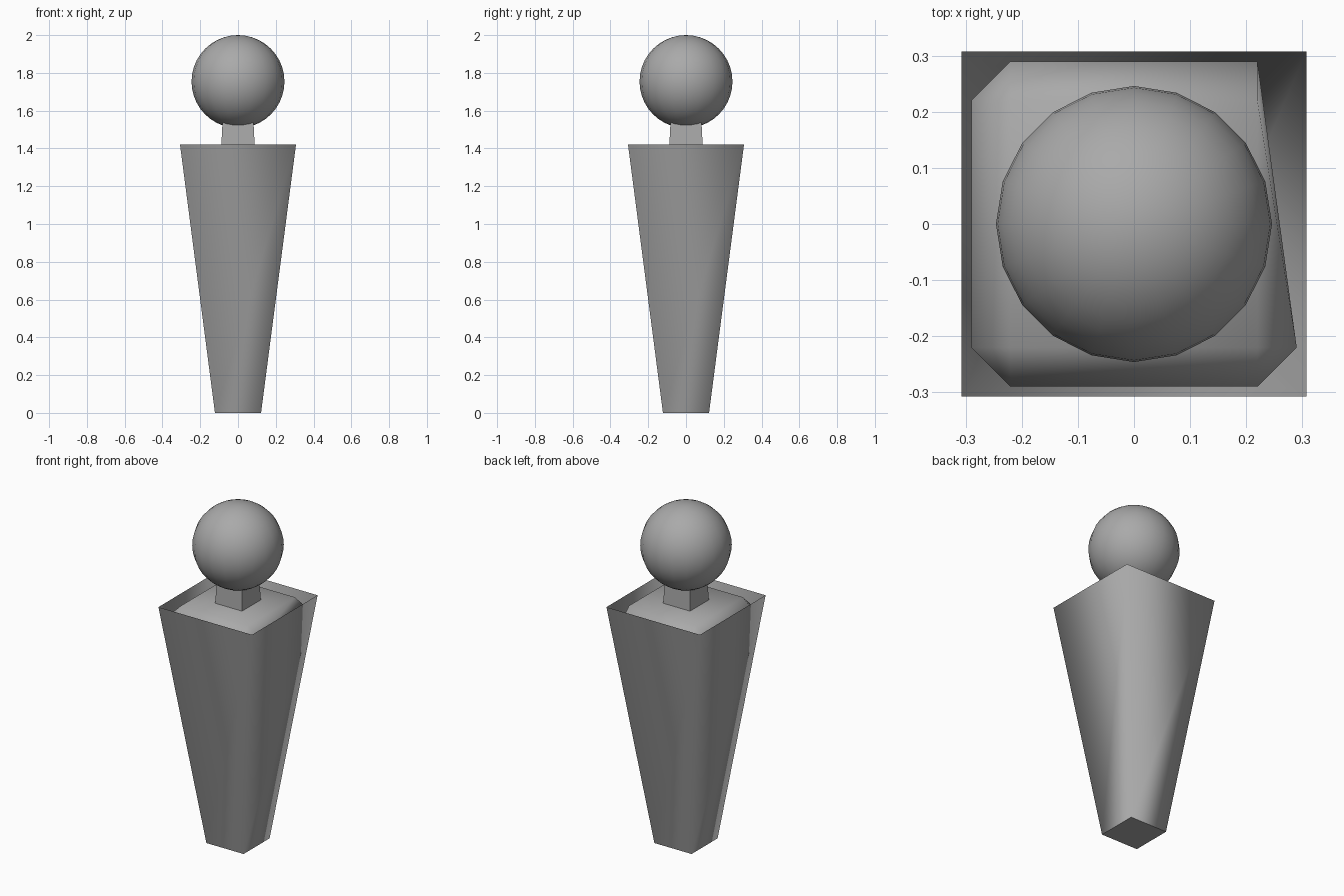
import bpy
import bmesh

cube = bpy.data.objects.get("Cube")
if cube:
    bpy.data.objects.remove(cube, do_unlink=True)

grey = bpy.data.materials.new("plain_grey")
grey.use_nodes = True
COLOUR = (0.4, 0.4, 0.4, 1)
grey.diffuse_color = COLOUR
grey.node_tree.nodes["Principled BSDF"].inputs["Base Color"].default_value = COLOUR


def finish(name, bm, smooth=True):
    """Turn a bmesh into a grey object."""
    mesh = bpy.data.meshes.new(name)
    for face in bm.faces:
        face.smooth = smooth
    bm.to_mesh(mesh)
    bm.free()
    mesh.materials.append(grey)
    obj = bpy.data.objects.new(name, mesh)
    bpy.context.collection.objects.link(obj)
    return obj


def square(half):
    return [(-half, -half), (half, -half), (half, half), (-half, half)]


def chamfered(h, c):
    return [(-c, -h), (c, -h), (h, -c), (h, c), (c, h), (-c, h), (-h, c), (-h, -c)]


def loft(sections, cap_top=True):
    """Join (outline, z) sections with quads and cap the ends."""
    bm = bmesh.new()
    rings = [[bm.verts.new((x, y, z)) for x, y in outline] for outline, z in sections]
    for low, high in zip(rings, rings[1:]):
        n = len(low)
        for i in range(n):
            j = (i + 1) % n
            bm.faces.new((low[i], low[j], high[j], high[i]))
    base = bm.faces.new(rings[0][::-1])
    for edge in base.edges:
        edge.smooth = False
    if cap_top:
        bm.faces.new(rings[-1])
    return bm, rings


# Open-topped tapered body with softly shaded corners
bm, _ = loft([(square(0.122), 0), (square(0.307), 1.42)], cap_top=False)
finish("body_shell", bm)

# Chamfered filling inside the shell, with one collapsed shoulder corner
bm, rings = loft([(chamfered(0.105, 0.08), 0.02),
                  (chamfered(0.29, 0.22), 1.35),
                  (chamfered(0.22, 0.22), 1.418)])
rings[1][3].co = rings[1][4].co
bmesh.ops.remove_doubles(bm, verts=bm.verts, dist=0.001)
finish("body_filling", bm)

# Short square neck
bm, _ = loft([(square(0.09), 1.38), (square(0.08), 1.58)])
finish("neck", bm, smooth=False)

# Round head
bm = bmesh.new()
bmesh.ops.create_uvsphere(bm, u_segments=20, v_segments=20, radius=0.246)
bmesh.ops.translate(bm, verts=bm.verts, vec=(0, 0, 1.754))
finish("head", bm)
